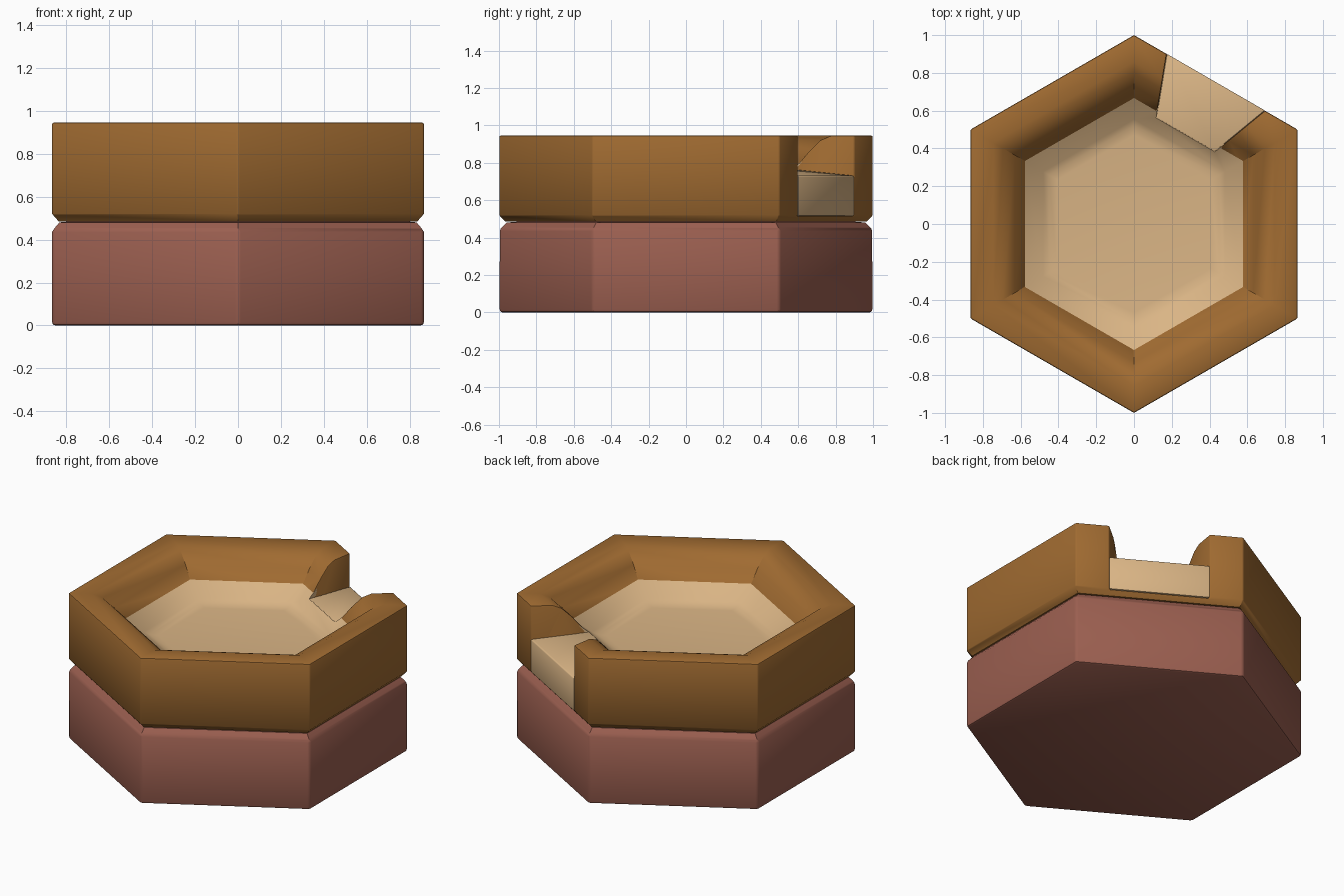
import bpy, bmesh, math
from mathutils import Vector

cube = bpy.data.objects.get("Cube")
if cube:
    bpy.data.objects.remove(cube, do_unlink=True)


def material(name, rgb):
    m = bpy.data.materials.new(name)
    m.use_nodes = True
    m.diffuse_color = (*rgb, 1)
    m.node_tree.nodes["Principled BSDF"].inputs["Base Color"].default_value = (*rgb, 1)
    return m


rim_brown = material("warm brown", (0.352, 0.147, 0.031))
sand_tan = material("sand tan", (0.70, 0.46, 0.235))
base_red = material("reddish clay", (0.328, 0.114, 0.08))


def make_object(name, bm, mat=None):
    bmesh.ops.recalc_face_normals(bm, faces=bm.faces)
    mesh = bpy.data.meshes.new(name)
    bm.to_mesh(mesh)
    bm.free()
    obj = bpy.data.objects.new(name, mesh)
    bpy.context.collection.objects.link(obj)
    if mat:
        mesh.materials.append(mat)
    return obj


def hex_lathe(name, profile, mat, closed=False):
    """Sweep (radius, z) points round a hexagon with corners on the y axis."""
    bm = bmesh.new()
    rings = []
    for r, z in profile:
        angles = [math.radians(90 + 60 * i) for i in range(6)]
        rings.append([bm.verts.new((r * math.cos(a), r * math.sin(a), z)) for a in angles])
    pairs = list(zip(rings, rings[1:]))
    if closed:
        pairs.append((rings[-1], rings[0]))
    else:
        bm.faces.new(rings[0])
        bm.faces.new(rings[-1])
    for a, b in pairs:
        for i in range(6):
            j = (i + 1) % 6
            bm.faces.new((a[i], a[j], b[j], b[i]))
    return make_object(name, bm, mat)


OUT = Vector((0.5, math.sqrt(0.75), 0))
SIDE = Vector((math.sqrt(0.75), -0.5, 0))


def floor_z(d):
    return 0.76 - (d - 0.6) * 0.11


def channel(name, near, far, low, high, mat=None):
    """Flaring block along the spout; low and high give z at a distance."""
    bm = bmesh.new()
    v = []
    for d in (near, far):
        half = 0.2 + (d - 0.6) * 0.376
        for s, level in ((-1, low), (1, low), (1, high), (-1, high)):
            v.append(bm.verts.new(OUT * d + SIDE * half * s + Vector((0, 0, level(d)))))
    bm.faces.new(v[:4])
    bm.faces.new(v[4:])
    for i in range(4):
        j = (i + 1) % 4
        bm.faces.new((v[i], v[j], v[j + 4], v[i + 4]))
    return make_object(name, bm, mat)


def activate(obj):
    bpy.ops.object.select_all(action="DESELECT")
    obj.select_set(True)
    bpy.context.view_layer.objects.active = obj


def cut(obj, cutter):
    mod = obj.modifiers.new("cut", "BOOLEAN")
    mod.operation = "DIFFERENCE"
    mod.solver = "EXACT"
    mod.object = cutter
    activate(obj)
    bpy.ops.object.modifier_apply(modifier=mod.name)
    bpy.data.objects.remove(cutter, do_unlink=True)


def finish(obj, width):
    activate(obj)
    if width:
        mod = obj.modifiers.new("bevel", "BEVEL")
        mod.width = width
        mod.segments = 2
        mod.limit_method = "ANGLE"
        mod.angle_limit = math.radians(50)
        bpy.ops.object.modifier_apply(modifier=mod.name)
    bpy.ops.object.shade_smooth_by_angle(angle=math.radians(40))


# Lower block with a chamfered shoulder
base = hex_lathe("base", [(1, 0), (1, 0.435), (0.985, 0.455), (0.96, 0.48), (0.9, 0.485)], base_red)
finish(base, 0.015)

# Upper ring with a sloped inner wall, opened by the spout
rim = hex_lathe("rim", [(0.64, 0.76), (0.73, 0.86), (0.80, 0.922), (0.86, 0.945), (1, 0.945),
                        (1, 0.52), (0.965, 0.485), (0.64, 0.485)], rim_brown, closed=True)
cut(rim, channel("rim_cutter", 0.4, 1.1, lambda d: 0.515, lambda d: 1.1))
finish(rim, 0.018)

# Shallow bowl of sand, lowered where the spout meets it
bowl = hex_lathe("sand_bowl", [(0.7, 0.5), (0.7, 0.812), (0.667, 0.79), (0.555, 0.71),
                               (0.52, 0.695), (0.47, 0.69)], sand_tan)
cut(bowl, channel("bowl_cutter", 0.53, 1.1, lambda d: floor_z(d) - 0.003, lambda d: 1.1))
finish(bowl, 0)

# Sand filling the spout out to the side of the block
spout = channel("sand_spout", 0.545, 0.867, lambda d: 0.515, floor_z, sand_tan)
finish(spout, 0.008)
